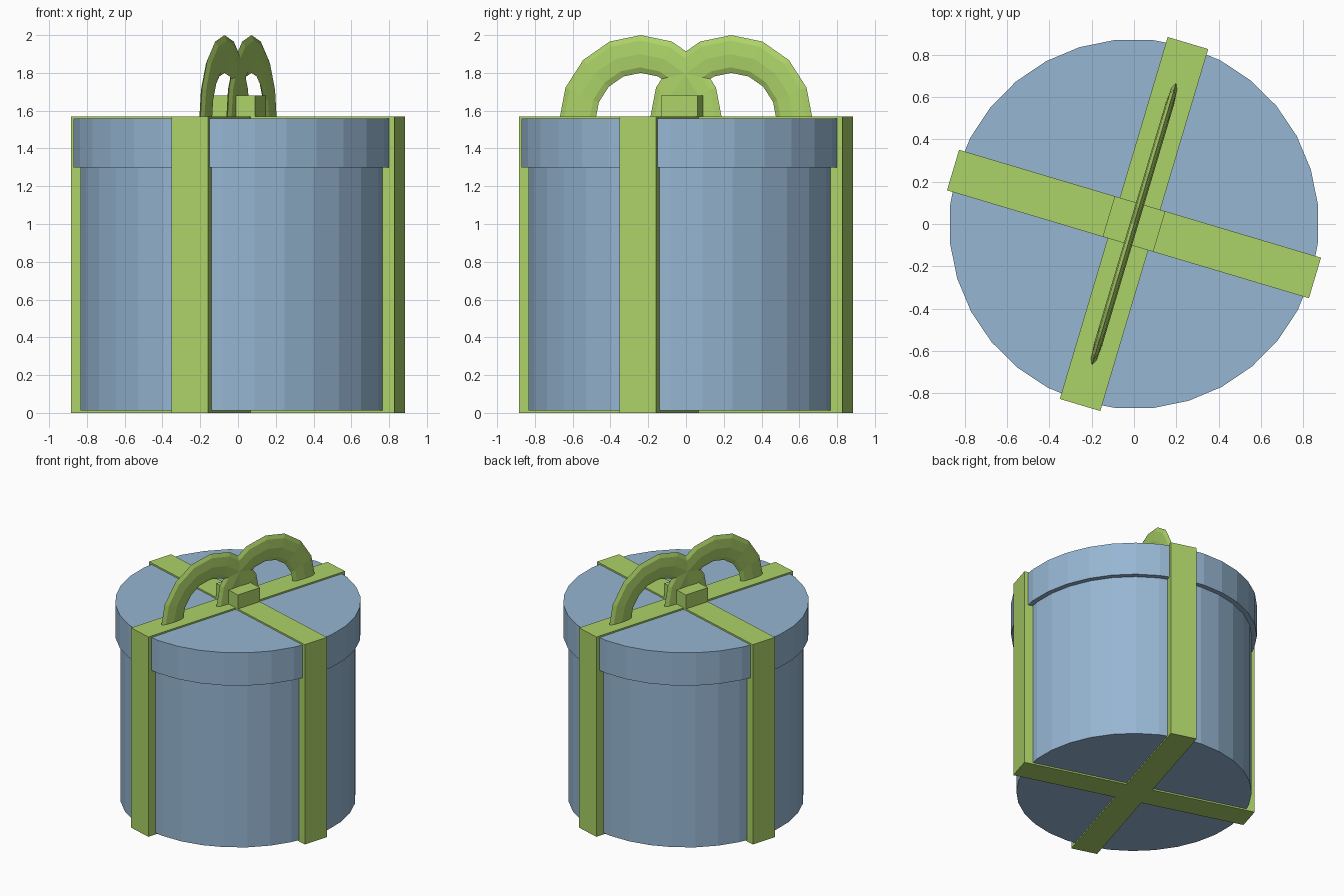
import bpy, bmesh, math
from mathutils import Matrix, Vector

if "Cube" in bpy.data.objects:
    bpy.data.objects.remove(bpy.data.objects["Cube"])

TURN = Matrix.Rotation(math.radians(-16.6), 4, 'Z')   # whole gift is turned a little


def material(name, rgb):
    m = bpy.data.materials.new(name)
    m.diffuse_color = (*rgb, 1)
    m.use_nodes = True
    m.node_tree.nodes["Principled BSDF"].inputs["Base Color"].default_value = m.diffuse_color
    return m


BLUE = material("box_blue", (0.305, 0.468, 0.645))
GREEN = material("ribbon_green", (0.413, 0.645, 0.138))


def finish(name, bm, mat):
    bmesh.ops.recalc_face_normals(bm, faces=bm.faces)
    bm.transform(TURN)
    me = bpy.data.meshes.new(name)
    bm.to_mesh(me)
    bm.free()
    me.materials.append(mat)
    ob = bpy.data.objects.new(name, me)
    bpy.context.collection.objects.link(ob)
    return ob


def prism(name, outline, z0, z1, mat):
    bm = bmesh.new()
    face = bm.faces.new([bm.verts.new((x, y, z0)) for x, y in outline])
    ext = bmesh.ops.extrude_face_region(bm, geom=[face], use_keep_orig=True)
    top = [v for v in ext["geom"] if isinstance(v, bmesh.types.BMVert)]
    bmesh.ops.translate(bm, verts=top, vec=(0, 0, z1 - z0))
    return finish(name, bm, mat)


def circle(r, n=32):
    return [(r * math.cos(2 * math.pi * i / n), r * math.sin(2 * math.pi * i / n))
            for i in range(n)]


# Round box and lid
prism("box_body", circle(0.838), 0.012, 1.31, BLUE)
prism("box_lid", circle(0.875), 1.30, 1.558, BLUE)

# Crossed ribbon wrapping: a plus-shaped outline, one arm per quarter turn
w, l = 0.1, 0.893
cross = []
for k in range(4):
    rot = Matrix.Rotation(k * math.pi / 2, 2)
    cross += [tuple(rot @ Vector(p)) for p in ((l, -w), (l, w), (w, w))]
prism("ribbon_wrap", cross, 0, 1.57, GREEN)

# Knot in the middle
prism("bow_knot", [(-0.125, -0.1), (0.125, -0.1), (0.125, 0.1), (-0.125, 0.1)],
      1.56, 1.68, GREEN)


# Bow loops: flattened half rings standing along the ribbon
def bow_loop(name, yc, major=0.35, minor=0.1, half_thick=0.02, zc=1.55):
    bm = bmesh.new()
    rings = []
    for i in range(9):
        a = math.pi * i / 8
        ring = []
        for j in range(8):
            b = 2 * math.pi * j / 8
            r = major + minor * math.cos(b)
            ring.append(bm.verts.new((half_thick * math.sin(b),
                                      yc + r * math.cos(a), zc + r * math.sin(a))))
        rings.append(ring)
    for p, q in zip(rings, rings[1:]):
        for j in range(8):
            k = (j + 1) % 8
            bm.faces.new((p[j], p[k], q[k], q[j]))
    bm.faces.new(rings[0])
    bm.faces.new(rings[-1])
    return finish(name, bm, GREEN)


bow_loop("bow_loop_front", -0.25)
bow_loop("bow_loop_back", 0.25)
